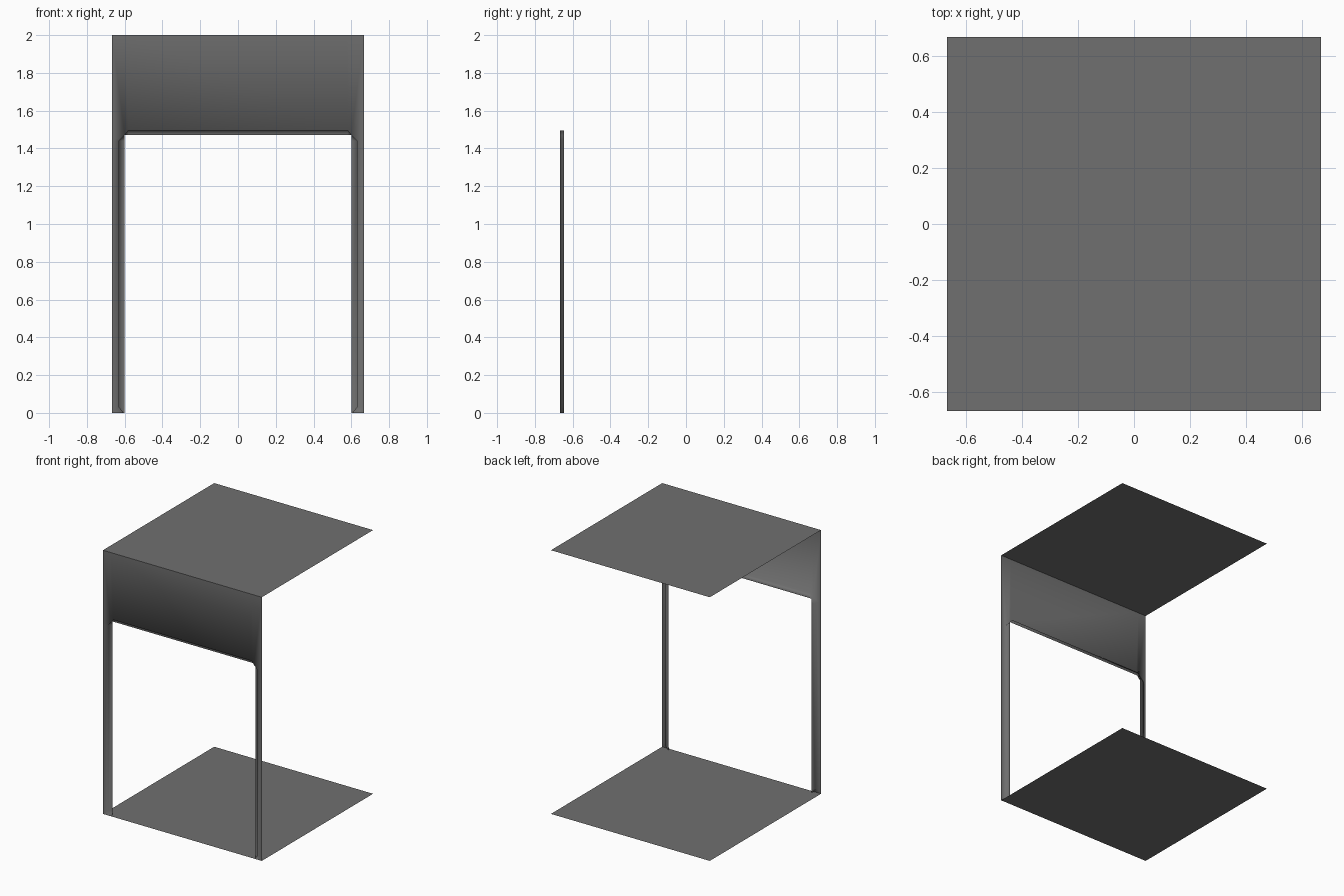
import bpy
import bmesh

if "Cube" in bpy.data.objects:
    bpy.data.objects.remove(bpy.data.objects["Cube"])

W, H = 2 / 3, 2.0
FRONT, BACK = -W, -0.647

dark = bpy.data.materials.new("dark_grey")
dark.diffuse_color = (0.16, 0.16, 0.16, 1)
dark.use_nodes = True
dark.node_tree.nodes["Principled BSDF"].inputs["Base Color"].default_value = dark.diffuse_color


def make_object(name, verts, faces, smooth=False):
    mesh = bpy.data.meshes.new(name)
    mesh.from_pydata(verts, [], faces)
    bm = bmesh.new()
    bm.from_mesh(mesh)
    bmesh.ops.remove_doubles(bm, verts=bm.verts, dist=0.0005)
    for face in bm.faces:
        face.smooth = smooth
    bm.to_mesh(mesh)
    bm.free()
    mesh.materials.append(dark)
    obj = bpy.data.objects.new(name, mesh)
    bpy.context.collection.objects.link(obj)
    return obj


def mirrored(points):
    return points + [(-x, z) for x, z in reversed(points)]


# Floor and roof sheets
for name, z in (("floor", 0), ("roof", H)):
    make_object(name, [(-W, -W, z), (W, -W, z), (W, W, z), (-W, W, z)], [(0, 1, 2, 3)])

# Front wall: outer border, cut-cornered doorway outline, and inner lip (repeated points merge)
outer = mirrored([(-W, 0), (-W, 0.03), (-W, 1.44), (-W, H), (-0.6, H), (-0.58, H)])
doorway = mirrored([(-0.605, 0), (-0.63, 0.03), (-0.63, 1.44), (-0.6, 1.47), (-0.6, 1.47), (-0.58, 1.495)])
lip = mirrored([(-0.6, 0), (-0.6, 0.03), (-0.6, 1.44), (-0.6, 1.47), (-0.6, 1.47), (-0.58, 1.47)])
n = len(outer)
verts = []
for ring, y in ((outer, FRONT), (doorway, FRONT), (doorway, BACK), (lip, BACK)):
    verts += [(x, y, z) for x, z in ring]
faces = [(r * n + i, r * n + i + 1, (r + 1) * n + i + 1, (r + 1) * n + i)
         for r in range(3) for i in range(n - 1)]
make_object("front_wall_with_doorway", verts, faces, smooth=True)
